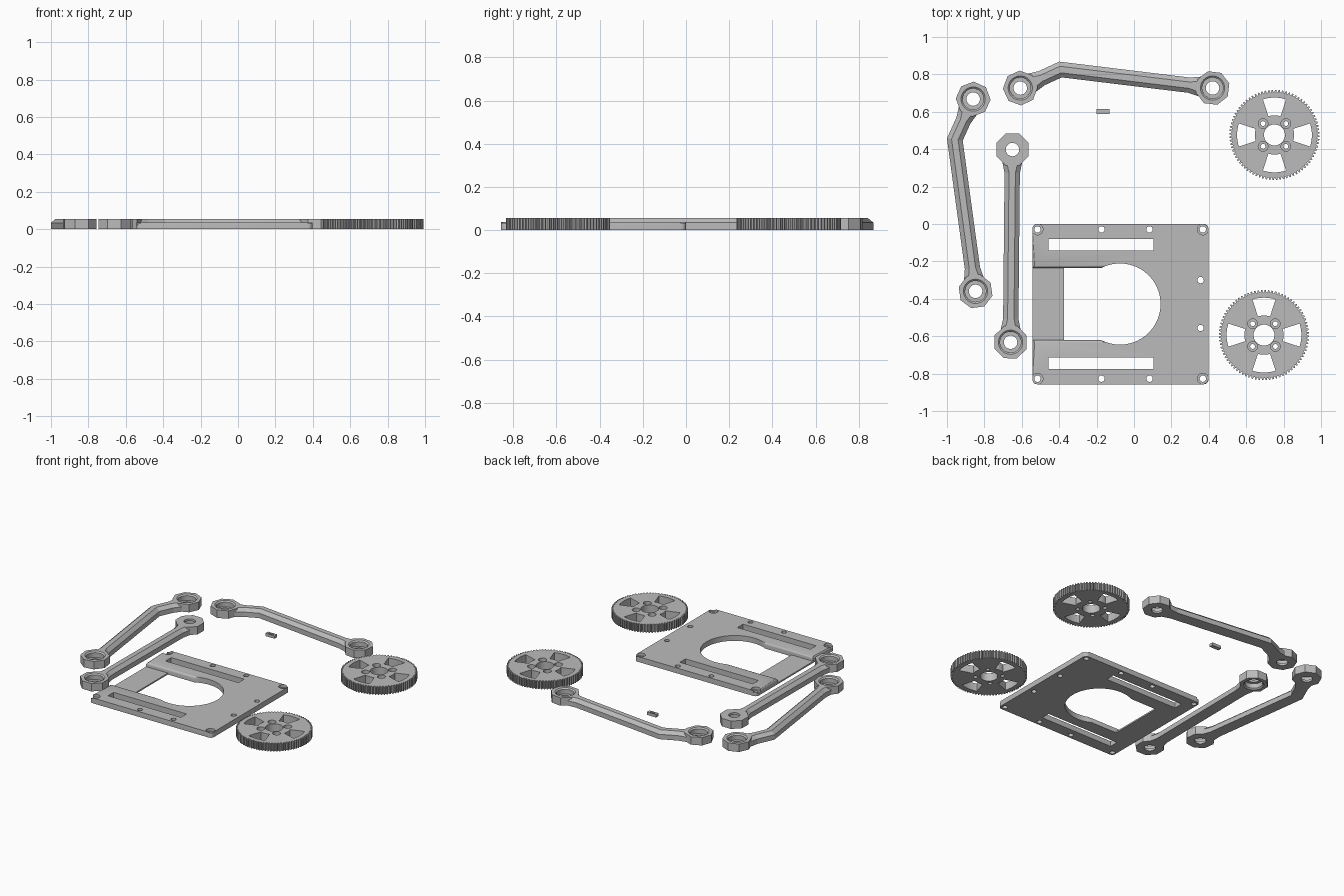
import bpy, bmesh
from math import sin, cos, pi, radians
from mathutils import Vector

if "Cube" in bpy.data.objects:
    bpy.data.objects.remove(bpy.data.objects["Cube"])

grey = bpy.data.materials.new("grey_plastic")
grey.use_nodes = True
COLOUR = (0.5, 0.5, 0.5, 1)
grey.diffuse_color = COLOUR
grey.node_tree.nodes["Principled BSDF"].inputs["Base Color"].default_value = COLOUR

H = 0.055        # height of arms and gears
PLATE_H = 0.037


def finish(bm, name):
    bmesh.ops.recalc_face_normals(bm, faces=bm.faces)
    mesh = bpy.data.meshes.new(name)
    bm.to_mesh(mesh)
    bm.free()
    mesh.materials.append(grey)
    ob = bpy.data.objects.new(name, mesh)
    bpy.context.collection.objects.link(ob)
    return ob


def prism(bm, pts, z0, z1):
    """Extrude a flat outline and return its top face."""
    low = [bm.verts.new((p[0], p[1], z0)) for p in pts]
    top = [bm.verts.new((p[0], p[1], z1)) for p in pts]
    bm.faces.new(low[::-1])
    for i in range(len(pts)):
        j = (i + 1) % len(pts)
        bm.faces.new((low[i], low[j], top[j], top[i]))
    return bm.faces.new(top)


def rect(x0, x1, y0, y1):
    return [(x0, y0), (x1, y0), (x1, y1), (x0, y1)]


def arc(cx, cy, r, a0, a1, n):
    return [(cx + r * cos(radians(a0 + (a1 - a0) * i / n)),
             cy + r * sin(radians(a0 + (a1 - a0) * i / n))) for i in range(n + 1)]


def bore(bm, x, y, profile, n=32):
    """Stepped round cutter from a list of (radius, z)."""
    rings = [[bm.verts.new((px, py, z)) for px, py in arc(x, y, r, 0, 360, n)[:-1]]
             for r, z in profile]
    bm.faces.new(rings[0][::-1])
    bm.faces.new(rings[-1])
    for a, b in zip(rings, rings[1:]):
        for i in range(n):
            j = (i + 1) % n
            bm.faces.new((a[i], a[j], b[j], b[i]))


def cut(ob, bm):
    """Subtract the cutter mesh, then shade."""
    cutter = finish(bm, "cutter")
    cutter.hide_render = True
    mod = ob.modifiers.new("cut", "BOOLEAN")
    mod.operation, mod.solver, mod.object = "DIFFERENCE", "EXACT", cutter
    select(ob)
    bpy.ops.object.modifier_apply(modifier="cut")
    bpy.data.objects.remove(cutter)
    bpy.ops.object.shade_smooth_by_angle(angle=radians(30))


def select(ob):
    bpy.ops.object.select_all(action="DESELECT")
    ob.select_set(True)
    bpy.context.view_layer.objects.active = ob


# Base plate: C-shaped outline with a round cut-out and softened top edges
X0, X1, Y0, Y1, MID = -0.543, 0.398, -0.857, 0.0, -0.428
c = 0.025
outline = (arc(X0 + c, Y0 + c, c, 180, 270, 5) + arc(X1 - c, Y0 + c, c, 270, 360, 5)
           + arc(X1 - c, Y1 - c, c, 0, 90, 5) + arc(X0 + c, Y1 - c, c, 90, 180, 5)
           + [(X0, MID + 0.193)] + arc(-0.075, MID, 0.217, 117, -117, 40)
           + [(X0, MID - 0.193)])
bm = bmesh.new()
top = prism(bm, outline, 0, PLATE_H)
bmesh.ops.bevel(bm, geom=list(top.edges), offset=0.012, segments=3, profile=0.5,
                affect="EDGES")
plate = finish(bm, "base_plate")

bm = bmesh.new()
for s in (-1, 1):
    y_slot, y_hole = MID + s * 0.316, MID + s * 0.399
    prism(bm, rect(-0.457, 0.104, y_slot - 0.031, y_slot + 0.031), -0.1, 0.1)
    for x in (-0.516, 0.368):
        bore(bm, x, y_hole, [(0.017, -0.1), (0.017, 0.018), (0.029, 0.018), (0.029, 0.1)])
    for x in (-0.174, 0.083):
        bore(bm, x, y_hole, [(0.017, -0.1), (0.017, 0.1)])
    bore(bm, 0.356, MID + s * 0.128, [(0.017, -0.1), (0.017, 0.1)])
cut(plate, bm)

# Thin strip closing the plate's open side
bm = bmesh.new()
prism(bm, rect(X0, -0.375, MID - 0.2, MID + 0.2), 0, 0.01)
finish(bm, "plate_strip")


# Gears: toothed rim, four windows, bored hub with four screw seats
def gear(name, x, y, teeth=80):
    pts = []
    for i in range(teeth):
        for f, r in ((0, 0.229), (0.3, 0.229), (0.45, 0.241), (0.8, 0.241)):
            a = 2 * pi * (i + f) / teeth
            pts.append((x + r * cos(a), y + r * sin(a)))
    bm = bmesh.new()
    prism(bm, pts, 0, H)
    ob = finish(bm, name)
    bm = bmesh.new()
    bore(bm, x, y, [(0.056, -0.1), (0.056, 0.1)])
    for k in range(4):
        a = 90 * k
        prism(bm, arc(x, y, 0.2, a - 18, a + 18, 8) + arc(x, y, 0.105, a + 18, a - 18, 6),
              -0.1, 0.1)
    cut(ob, bm)
    bm = bmesh.new()
    for k in range(4):
        a = pi / 4 + k * pi / 2
        bore(bm, x + 0.086 * cos(a), y + 0.086 * sin(a),
             [(0.013, -0.1), (0.013, 0.02), (0.026, 0.02), (0.026, 0.1)], 20)
    cut(ob, bm)


gear("gear_back", 0.751, 0.476)
gear("gear_front", 0.695, -0.594)


# Link arms: octagonal eyes joined by a chamfered bar
def eye(name, p, d, flip):
    bm = bmesh.new()
    turn = Vector((1, 0)).angle_signed(d)
    prism(bm, arc(p.x, p.y, 0.093, 22.5 - turn * 180 / pi, 382.5 - turn * 180 / pi, 8)[:-1], 0, H)
    ob = finish(bm, name)
    profile = [(0.036, -0.1), (0.036, 0.015), (0.056, 0.015),
               (0.056, 0.047), (0.065, H), (0.065, 0.1)]
    if flip:
        profile = [(r, H - z) for r, z in profile]
    bm = bmesh.new()
    bore(bm, p.x, p.y, profile)
    cut(ob, bm)


def arm(name, points, flipped_start=False):
    pts = [Vector(p) for p in points]
    d0, d1 = (pts[1] - pts[0]).normalized(), (pts[-1] - pts[-2]).normalized()
    eye(name + "_eye_start", pts[0], d0, flipped_start)
    eye(name + "_eye_end", pts[-1], -d1, False)
    # stations along the bar: centre, direction, half width, half top width
    rows = [(pts[0] + d0 * 0.068, d0, 0.053, 0.03), (pts[0] + d0 * 0.125, d0, 0.041, 0.017)]
    for p in pts[1:-1]:
        k = 1 / cos(d0.angle(d1) / 2)
        rows.append((p, (d0 + d1).normalized(), 0.041 * k, 0.017 * k))
    rows += [(pts[-1] - d1 * 0.125, d1, 0.041, 0.017), (pts[-1] - d1 * 0.068, d1, 0.053, 0.03)]
    bm = bmesh.new()
    rings = []
    for p, d, w, t in rows:
        n = Vector((-d.y, d.x))
        section = ((-w, 0), (-w, 0.034), (-t, H), (t, H), (w, 0.034), (w, 0))
        rings.append([bm.verts.new((*(p + n * s), z)) for s, z in section])
    bm.faces.new(rings[0])
    bm.faces.new(rings[-1][::-1])
    for a, b in zip(rings, rings[1:]):
        for i in range(6):
            j = (i + 1) % 6
            bm.faces.new((a[i], a[j], b[j], b[i]))
    finish(bm, name + "_bar")


arm("back_arm", [(-0.608, 0.727), (-0.393, 0.826), (0.42, 0.727)])
arm("side_arm", [(-0.86, 0.668), (-0.958, 0.452), (-0.847, -0.36)])
arm("straight_arm", [(-0.65, 0.398), (-0.66, -0.632)], True)

# Small spacer block with a shallow pocket
bm = bmesh.new()
prism(bm, rect(-0.2, -0.13, 0.587, 0.615), 0, 0.02)
spacer = finish(bm, "spacer_block")
bm = bmesh.new()
prism(bm, rect(-0.183, -0.147, 0.594, 0.608), 0.012, 0.1)
cut(spacer, bm)
